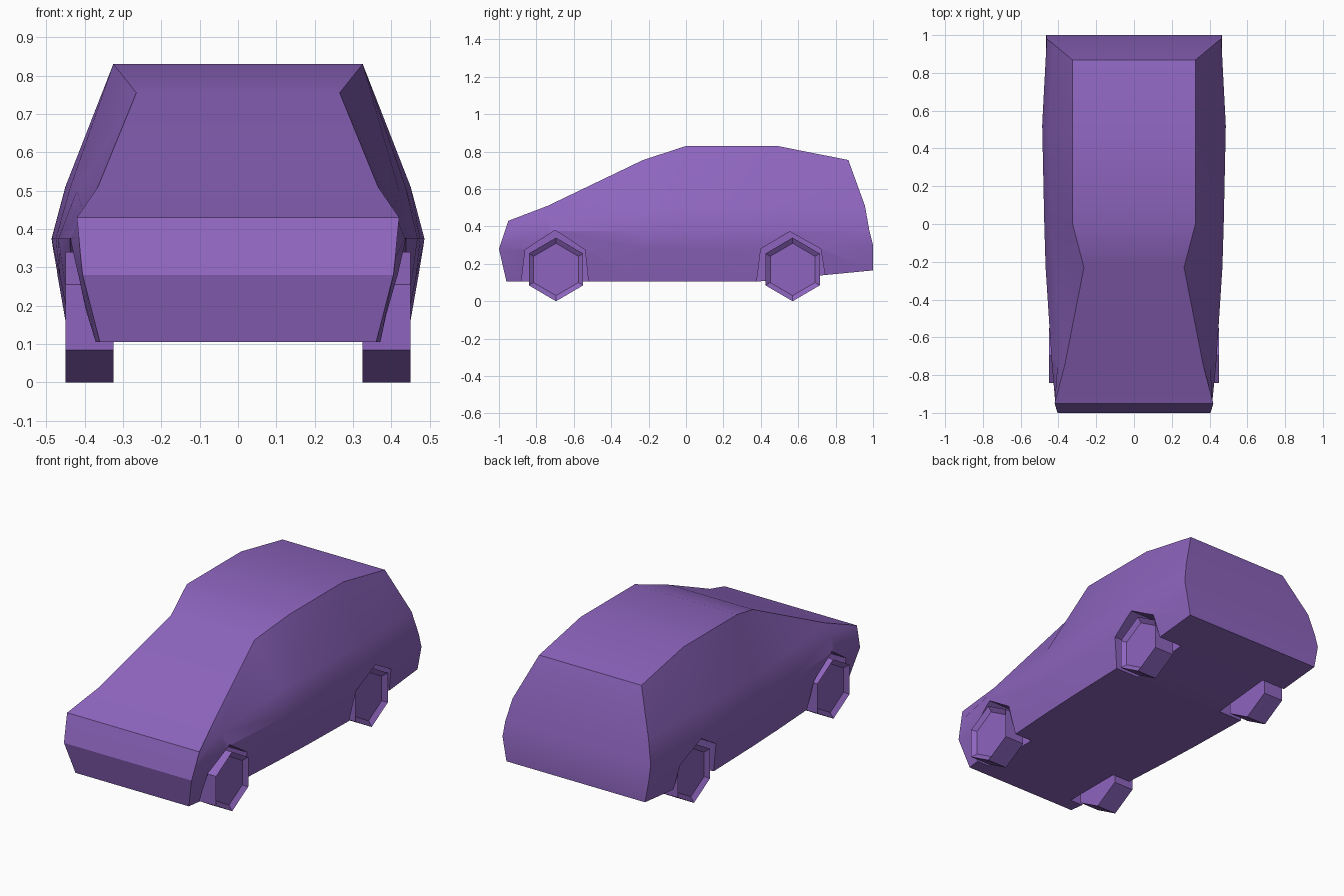
import bpy, bmesh, math

if "Cube" in bpy.data.objects:
    bpy.data.objects.remove(bpy.data.objects["Cube"])

paint = bpy.data.materials.new("purple")
paint.diffuse_color = (0.27, 0.13, 0.52, 1)
paint.use_nodes = True
paint.node_tree.nodes["Principled BSDF"].inputs["Base Color"].default_value = paint.diffuse_color


def make_object(name, bm):
    bmesh.ops.recalc_face_normals(bm, faces=bm.faces)
    mesh = bpy.data.meshes.new(name)
    bm.to_mesh(mesh)
    bm.free()
    ob = bpy.data.objects.new(name, mesh)
    bpy.context.collection.objects.link(ob)
    mesh.materials.append(paint)
    return ob


def prism(bm, profile, x0, x1):
    """Extrude a (y, z) outline along x; returns the face at x1."""
    a = [bm.verts.new((x0, y, z)) for y, z in profile]
    b = [bm.verts.new((x1, y, z)) for y, z in profile]
    n = len(a)
    for i in range(n):
        j = (i + 1) % n
        bm.faces.new((a[i], a[j], b[j], b[i]))
    bm.faces.new(a)
    return bm.faces.new(b)


# Body: half sections front to rear; (half width, y, z) for sill, bumper, waist, belt, top
stations = [
    [(.36, -.96, .105), (.405, -1, .28), (.41, -.985, .325), (.415, -.967, .38), (.42, -.95, .43)],
    [(.39, -.74, .105), (.425, -.74, .28), (.435, -.74, .375), (.405, -.74, .45), (.365, -.74, .51)],
    [(.42, -.23, .105), (.455, -.23, .28), (.468, -.23, .375), (.42, -.23, .50), (.265, -.23, .755)],
    [(.43, 0, .105), (.465, 0, .28), (.475, 0, .375), (.437, 0, .51), (.325, 0, .83)],
    [(.44, .38, .105), (.472, .5, .28), (.486, .52, .375), (.45, .5, .51), (.325, .49, .83)],
    [(.44, 1, .165), (.465, 1, .30), (.462, .98, .38), (.432, .957, .51), (.325, .868, .755)],
]
bm = bmesh.new()
rings = []
for st in stations:
    loop = st + [(-x, y, z) for x, y, z in reversed(st)]
    rings.append([bm.verts.new(p) for p in loop])
n = len(rings[0])
for r, s in zip(rings, rings[1:]):
    for i in range(n):
        j = (i + 1) % n
        bm.faces.new((r[i], r[j], s[j], s[i]))
for ring in (rings[0], rings[-1]):
    for i in range(n // 2 - 1):
        bm.faces.new((ring[i], ring[i + 1], ring[n - 2 - i], ring[n - 1 - i]))
body = make_object("car_body", bm)

# Wheel arches: peaked outlines cut from both sides
arches = [
    [(-.885, 0), (-.88, .105), (-.86, .275), (-.70, .38), (-.54, .275), (-.522, .105), (-.515, 0)],
    [(.37, 0), (.378, .105), (.40, .28), (.555, .372), (.72, .28), (.742, .145), (.75, 0)],
]
bm = bmesh.new()
for outline in arches:
    for side in (-1, 1):
        prism(bm, outline, side * .29, side * .6)
cutter = make_object("arch_cutter", bm)
mod = body.modifiers.new("arches", 'BOOLEAN')
mod.operation = 'DIFFERENCE'
mod.solver = 'EXACT'
mod.object = cutter
bpy.context.view_layer.objects.active = body
body.select_set(True)
bpy.ops.object.modifier_apply(modifier=mod.name)
bpy.data.objects.remove(cutter)
bpy.ops.object.shade_smooth_by_angle(angle=math.radians(28))

# Wheels: hexagonal with a recessed hub
for label, yc in (("front", -.695), ("rear", .57)):
    for side_name, side in (("right", 1), ("left", -1)):
        bm = bmesh.new()
        hexagon = [(yc + .168 * math.sin(k * math.pi / 3), .17 + .17 * math.cos(k * math.pi / 3))
                   for k in range(6)]
        hub = prism(bm, hexagon, side * .325, side * .45)
        bmesh.ops.recalc_face_normals(bm, faces=bm.faces)
        bmesh.ops.inset_region(bm, faces=[hub], thickness=.03, depth=-.02)
        make_object(f"{label}_{side_name}_wheel", bm)
